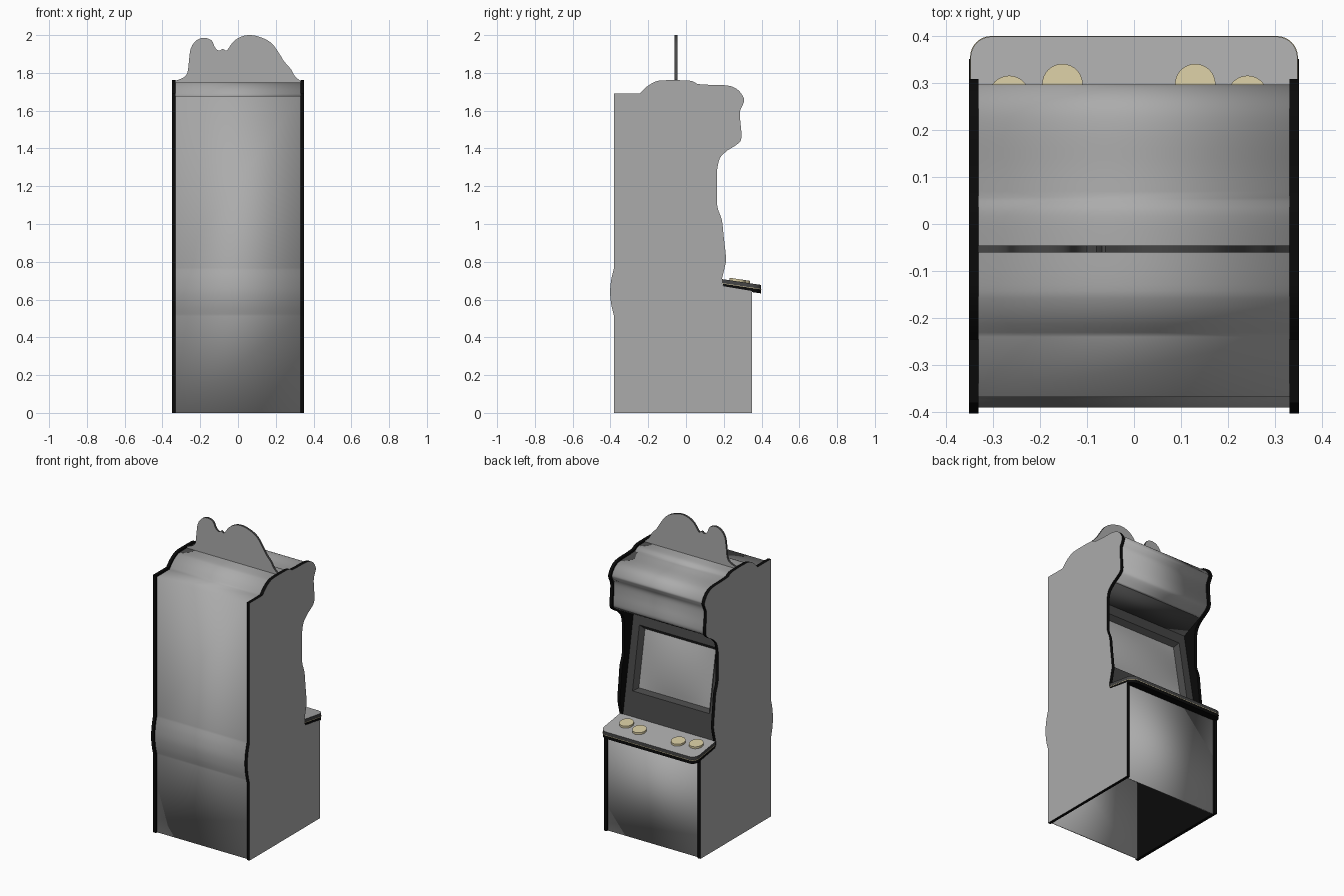
import bpy, bmesh, math
from mathutils import Vector

if "Cube" in bpy.data.objects:
    bpy.data.objects.remove(bpy.data.objects["Cube"])


def material(name, r, g, b):
    m = bpy.data.materials.new(name)
    m.diffuse_color = (r, g, b, 1)
    m.use_nodes = True
    m.node_tree.nodes["Principled BSDF"].inputs["Base Color"].default_value = m.diffuse_color
    return m


GREY = material("panel grey", 0.41, 0.41, 0.41)
DARK = material("dark grey", 0.06, 0.06, 0.06)
BLACK = material("edge black", 0.003, 0.003, 0.003)
TAN = material("button tan", 0.66, 0.58, 0.35)


def finish(name, bm, mats, recalc=True):
    if recalc:
        bmesh.ops.recalc_face_normals(bm, faces=bm.faces)
    me = bpy.data.meshes.new(name)
    bm.to_mesh(me)
    bm.free()
    for m in mats:
        me.materials.append(m)
    me.shade_smooth()
    me.set_sharp_from_angle(angle=math.radians(30))
    ob = bpy.data.objects.new(name, me)
    bpy.context.collection.objects.link(ob)
    return ob


def smooth(pts, n=4):
    p = [Vector(q) for q in pts]
    p = [p[0]] + p + [p[-1]]
    out = []
    for a, b, c, d in zip(p, p[1:], p[2:], p[3:]):
        for i in range(n):
            t = i / n
            out.append(0.5 * (2 * b + (c - a) * t + (2 * a - 5 * b + 4 * c - d) * t * t
                              + (3 * b - a - 3 * c + d) * t ** 3))
    return out + [p[-1]]


def join(*runs):
    out = []
    for r in runs:
        for q in r:
            q = Vector(q)
            if not out or (q - out[-1]).length > 1e-4:
                out.append(q)
    return out


def inset(path, d):
    out = []
    for i, p in enumerate(path):
        a = (p - path[i - 1]).normalized() if i else None
        b = (path[i + 1] - p).normalized() if i < len(path) - 1 else None
        a, b = a or b, b or a
        na, nb = Vector((a.y, -a.x)), Vector((b.y, -b.x))
        out.append(p + (na + nb) * d / max(1 + na.dot(nb), 0.3))
    return out


def prism(name, pts, place, t0, t1, mats):
    """Extruded outline; mats = (cap at t0, cap at t1, rim)."""
    bm = bmesh.new()
    lo = [bm.verts.new(place(p, t0)) for p in pts]
    hi = [bm.verts.new(place(p, t1)) for p in pts]
    bm.faces.new(lo).material_index = 0
    bm.faces.new(hi).material_index = 1
    for i in range(len(pts)):
        j = (i + 1) % len(pts)
        bm.faces.new((lo[i], lo[j], hi[j], hi[i])).material_index = 2
    return finish(name, bm, mats)


def sheet(name, path, mat, half=0.331):
    bm = bmesh.new()
    rows = [[bm.verts.new((s * half, p[0], p[1])) for s in (-1, 1)] for p in path]
    for a, b in zip(rows, rows[1:]):
        bm.faces.new((a[0], b[0], b[1], a[1]))
    ob = finish(name, bm, [mat], False)
    mod = ob.modifiers.new("thickness", "SOLIDIFY")
    mod.thickness, mod.offset = 0.006, 0
    return ob


# Side profile in (y, z), clockwise from the bottom rear
rear = [(-.38, 0), (-.38, .51)]
bulge = smooth([(-.38, .51), (-.395, .57), (-.402, .64), (-.395, .71), (-.38, .77)])
rear_top = [(-.38, .77), (-.38, 1.69), (-.245, 1.69)]
crown = smooth([(-.245, 1.69), (-.21, 1.725), (-.17, 1.75), (-.13, 1.76), (-.03, 1.761),
                (.03, 1.757), (.06, 1.741)])
hood = smooth([(.06, 1.741), (.12, 1.737), (.2, 1.735), (.25, 1.725), (.285, 1.70), (.308, 1.66),
               (.30, 1.63), (.287, 1.60), (.287, 1.55), (.293, 1.49), (.292, 1.45),
               (.275, 1.425), (.22, 1.39)])
throat = smooth([(.22, 1.39), (.18, 1.35), (.165, 1.29)])
wave = smooth([(.165, 1.10), (.172, 1.07), (.19, 1.02), (.2, .93), (.212, .82), (.207, .78),
               (.19, .71)])
base = [(.19, .685), (.2, .67), (.35, .645), (.35, 0)]
profile = join(rear, bulge, rear_top, crown, hood, throat, wave, base)

# Side panels: grey outside, black rim and inside
for side, s in (("left", -1), ("right", 1)):
    prism(side + "_side_panel", profile, lambda p, t: (t, p[0], p[1]),
          s * .35, s * .33, (GREY, BLACK, BLACK))

# Panels between the sides
sheet("rear_and_hood_panel", inset(join(rear, bulge, rear_top, crown, hood), .015), GREY)
sheet("lower_front_panel", [(.335, 0), (.335, .65)], GREY)
sheet("speaker_panel", [(.212, 1.402), (.07, 1.34)], DARK)

# Screen surround, a tilted frame with a bevelled opening
top, bottom = Vector((0, .07, 1.345)), Vector((0, .185, .69))
down = bottom - top
inward = Vector((0, down.z, -down.y)).normalized()


def on_bezel(x, t, depth):
    return top + down * t + inward * depth + Vector((x, 0, 0))


bm = bmesh.new()
rings = []
for x, t0, t1, d in ((.331, 0, 1, 0), (.28, .12, .74, 0), (.257, .155, .71, .03)):
    rings.append([bm.verts.new(on_bezel(*c, d)) for c in ((-x, t0), (x, t0), (x, t1), (-x, t1))])
for a, b in zip(rings, rings[1:]):
    for i in range(4):
        j = (i + 1) % 4
        bm.faces.new((a[i], b[i], b[j], a[j]))
finish("screen_bezel", bm, [DARK], False)

# Bulged screen
bm = bmesh.new()
N = 12
grid = []
for i in range(N + 1):
    v = 2 * i / N - 1
    grid.append([])
    for j in range(N + 1):
        u = 2 * j / N - 1
        depth = .03 - .02 * (1 - u * u) * (1 - v * v)
        grid[i].append(bm.verts.new(on_bezel(u * .257, .4325 + v * .2775, depth)))
for i in range(N):
    for j in range(N):
        bm.faces.new((grid[i][j], grid[i + 1][j], grid[i + 1][j + 1], grid[i][j + 1]))
finish("screen", bm, [GREY], False)


# Control deck: sloping layers with rounded front corners
def deck_z(y):
    return .707 - .15 * (y - .2)


def deck_layer(name, y0, high, low, grow, mats):
    r, w, y1 = .045, .347 + grow, .398 + grow
    arc = [(w - r + r * math.cos(a), y1 - r + r * math.sin(a))
           for a in (math.radians(11.25 * k) for k in range(9))]
    outline = [(w, y0)] + arc + [(-x, y) for x, y in reversed(arc)] + [(-w, y0)]
    prism(name, outline, lambda p, t: (p[0], p[1], deck_z(p[1]) + t), high, low, mats)


deck_layer("control_deck_top", .187, 0, -.021, 0, (GREY, DARK, DARK))
deck_layer("control_deck_trim", .19, -.021, -.024, .001, (TAN, TAN, TAN))
deck_layer("control_deck_base", .197, -.024, -.045, 0, (BLACK, BLACK, BLACK))

# Buttons
circle = [(.043 * math.cos(k * math.tau / 32), .043 * math.sin(k * math.tau / 32)) for k in range(32)]
for n, (x, y) in enumerate(((-.265, .272), (-.152, .297), (.13, .297), (.241, .272))):
    prism("button_%d" % (n + 1), circle,
          lambda p, t: (x + p[0], y + p[1], deck_z(y + p[1]) + t), -.005, .013, (TAN, TAN, TAN))

# Cut-out topper sign with dark edges
crest = smooth([(-.335, 1.757), (-.29, 1.775), (-.268, 1.80), (-.26, 1.86), (-.25, 1.93),
                (-.22, 1.972), (-.18, 1.986), (-.14, 1.972), (-.122, 1.935), (-.10, 1.917),
                (-.08, 1.928), (-.06, 1.918), (-.025, 1.965), (.02, 1.993), (.07, 2.0),
                (.13, 1.985), (.18, 1.955), (.22, 1.90), (.245, 1.86), (.28, 1.82),
                (.30, 1.785), (.33, 1.757)], 3)
prism("topper_sign", join([(-.33, 1.735)], crest, [(.33, 1.735)]),
      lambda p, t: (p[0], t, p[1]), -.06, -.046, (GREY, GREY, DARK))
